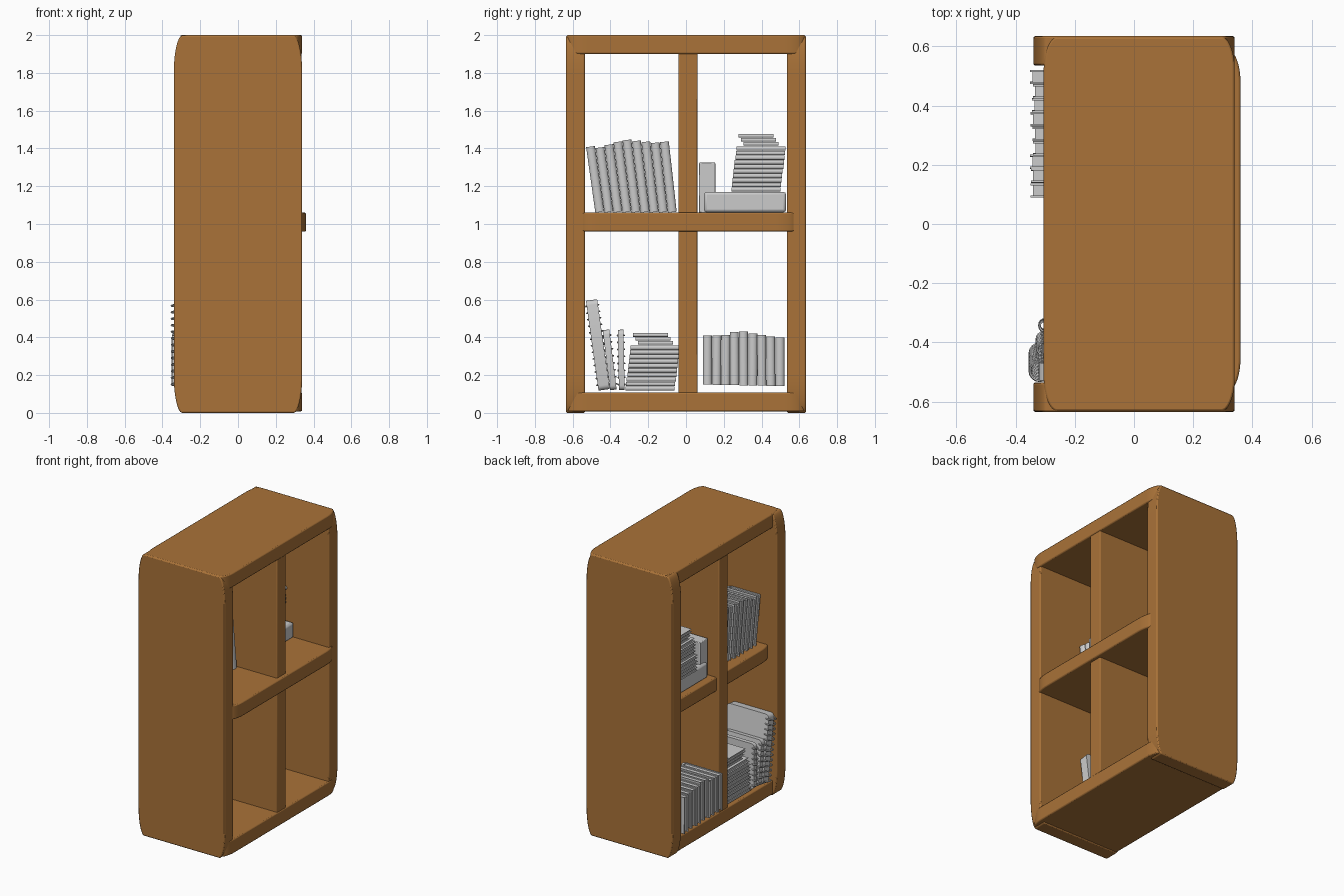
import bpy, bmesh, math, random
from mathutils import Matrix, Vector

if "Cube" in bpy.data.objects:
    bpy.data.objects.remove(bpy.data.objects["Cube"])

random.seed(4)
wood = bpy.data.materials.new("wood")
wood.diffuse_color = (0.4, 0.17, 0.04, 1)
wood.use_nodes = True
wood.node_tree.nodes["Principled BSDF"].inputs["Base Color"].default_value = wood.diffuse_color


def finish(name, bm, mat=None, bevel=0.0, matrix=None):
    bmesh.ops.recalc_face_normals(bm, faces=bm.faces)
    me = bpy.data.meshes.new(name)
    bm.to_mesh(me)
    bm.free()
    ob = bpy.data.objects.new(name, me)
    bpy.context.collection.objects.link(ob)
    if matrix:
        ob.matrix_world = matrix
    if mat:
        me.materials.append(mat)
    if bevel:
        m = ob.modifiers.new("soft_edges", 'BEVEL')
        m.width, m.segments = bevel, 2
        m.limit_method, m.angle_limit = 'ANGLE', math.radians(50)
    bpy.ops.object.select_all(action='DESELECT')
    ob.select_set(True)
    bpy.context.view_layer.objects.active = ob
    bpy.ops.object.shade_smooth_by_angle(angle=math.radians(35))
    return ob


def prism(bm, pts, vec):
    """Extrude a closed outline along a vector."""
    face = bm.faces.new([bm.verts.new(p) for p in pts])
    ext = bmesh.ops.extrude_face_region(bm, geom=[face])
    bmesh.ops.translate(bm, verts=[v for v in ext['geom'] if isinstance(v, bmesh.types.BMVert)], vec=vec)


def outline(a0, a1, b0, b1, ra, rb, n=12):
    """Rectangle with elliptical corners."""
    pts = []
    corners = [(a1 - ra, b1 - rb), (a0 + ra, b1 - rb), (a0 + ra, b0 + rb), (a1 - ra, b0 + rb)]
    for k, (ca, cb) in enumerate(corners):
        for i in range(n + 1):
            t = (k + i / n) * math.pi / 2
            pts.append((ca + ra * math.cos(t), cb + rb * math.sin(t)))
    return pts


def board(name, x, y, z, upright, ra, rb):
    """Plank whose rounded outline lies in XZ (upright) or XY (flat)."""
    bm = bmesh.new()
    if upright:
        pts = [(a, y[0], b) for a, b in outline(*x, *z, ra, rb)]
        prism(bm, pts, (0, y[1] - y[0], 0))
    else:
        pts = [(a, b, z[0]) for a, b in outline(*x, *y, ra, rb)]
        prism(bm, pts, (0, 0, z[1] - z[0]))
    return finish(name, bm, wood, 0.007)


def block(name, x, y, z, mat=None, bevel=0.0, matrix=None):
    bm = bmesh.new()
    prism(bm, [(x[0], y[0], z[0]), (x[1], y[0], z[0]), (x[1], y[1], z[0]), (x[0], y[1], z[0])],
          (0, 0, z[1] - z[0]))
    return finish(name, bm, mat, bevel, matrix)


def book(name, depth, thick, height, matrix):
    """Cover with a rounded spine on +x, and an inset page block."""
    c, r = thick * 0.14, thick * 0.4
    bm = bmesh.new()
    back = depth - r
    pts = [(0, 0, 0)]
    for i in range(11):
        t = -math.pi / 2 + math.pi * i / 10
        pts.append((back + r * math.cos(t), thick / 2 + thick / 2 * math.sin(t), 0))
    pts += [(0, thick, 0), (0, thick - c, 0), (back, thick - c, 0), (back, c, 0), (0, c, 0)]
    prism(bm, pts, (0, 0, height))
    e = 0.008
    prism(bm, [(e, c, e), (back, c, e), (back, thick - c, e), (e, thick - c, e)], (0, 0, height - 2 * e))
    return finish(name, bm, matrix=matrix)


def place(x, y, z, angle=0.0):
    return Matrix.Translation((x, y, z)) @ Matrix.Rotation(math.radians(angle), 4, 'X')


# Bookcase frame
board("side_panel_front", (-0.34, 0.34), (-0.635, -0.535), (0, 1.997), True, 0.045, 0.2)
board("side_panel_rear", (-0.34, 0.34), (0.535, 0.635), (0, 1.997), True, 0.045, 0.2)
board("top_board", (-0.305, 0.34), (-0.632, 0.632), (1.9, 2.0), False, 0.045, 0.11)
board("bottom_board", (-0.305, 0.34), (-0.632, 0.632), (0.008, 0.108), False, 0.045, 0.11)
board("middle_shelf", (-0.28, 0.36), (-0.56, 0.585), (0.96, 1.06), False, 0.04, 0.11)
block("divider", (-0.302, 0.335), (-0.04, 0.06), (0.1, 1.905), wood, 0.005)

# Leaning row of books, upper left
y = -0.48
for i in range(9):
    t = 0.047
    h = (0.35, 0.345, 0.36, 0.375, 0.385, 0.38, 0.375, 0.37, 0.375)[i]
    book(f"upper_book_{i + 1}", 0.24, t, h, place(-0.21 + random.uniform(-0.01, 0.01), y, 1.06, 8 - 0.2 * i))
    y += t + 0.001

# Upright row of books, lower right
y = 0.09
for i in range(9):
    t = 0.047
    h = (0.26, 0.262, 0.265, 0.28, 0.285, 0.275, 0.268, 0.262, 0.258)[i]
    book(f"lower_book_{i + 1}", 0.3, t, h,
         place(-0.352 + random.uniform(0, 0.012), y, 0.15 - 0.001 * i, random.uniform(-0.6, 0.6)))
    y += t + 0.001


# Flat stacks of thin books
def stack(name, x, y, z):
    for i in range(10):
        book(f"{name}_{i + 1}", 0.27, 0.0225, 0.26,
             place(x + random.uniform(-0.008, 0.008), y + 0.003 * i, z + 0.024 * i, 90))
    for i in range(3):
        book(f"{name}_top_{i + 1}", 0.2, 0.019, 0.185,
             place(x + 0.02, y - 0.01 - 0.013 * i, z + 0.243 + 0.021 * i, 90))


stack("upper_stack", -0.26, 0.5, 1.172)
stack("lower_stack", -0.29, -0.06, 0.118)

# Storage box and the book beside it
block("storage_box", (-0.24, 0.07), (0.095, 0.53), (1.062, 1.17), None, 0.015)
block("side_book", (-0.22, 0.0), (0.068, 0.155), (1.06, 1.325), None, 0.004)


# Spiral notebooks with wire rings on the -x edge
def notebook(name, depth, thick, height, ring, matrix):
    bm = bmesh.new()
    pts = [(a, 0, b) for a, b in outline(0, depth, 0, height, 0.025, 0.025, 4)]
    prism(bm, pts, (0, thick, 0))
    n = int((height - 0.04) / 0.033)
    seg, sub, wire = 16, 5, 0.0045
    for k in range(n):
        zc = 0.03 + k * (height - 0.06) / (n - 1)
        loops = []
        for i in range(seg):
            a = 2 * math.pi * i / seg
            radial = Vector((math.cos(a), math.sin(a), 0))
            centre = Vector((0.004, thick / 2, zc)) + radial * ring
            loops.append([bm.verts.new(centre + radial * wire * math.cos(2 * math.pi * j / sub)
                                       + Vector((0, 0, wire * math.sin(2 * math.pi * j / sub))))
                          for j in range(sub)])
        for i in range(seg):
            p, q = loops[i], loops[(i + 1) % seg]
            for j in range(sub):
                m = (j + 1) % sub
                bm.faces.new((p[j], q[j], q[m], p[m]))
    return finish(name, bm, matrix=matrix)


notebook("large_notebook", 0.33, 0.06, 0.48, 0.034, place(-0.322, -0.463, 0.118, 8))
notebook("medium_notebook", 0.3, 0.035, 0.32, 0.022, place(-0.31, -0.402, 0.12, 7))
notebook("small_notebook", 0.26, 0.03, 0.32, 0.018, place(-0.305, -0.355, 0.12, 1))
